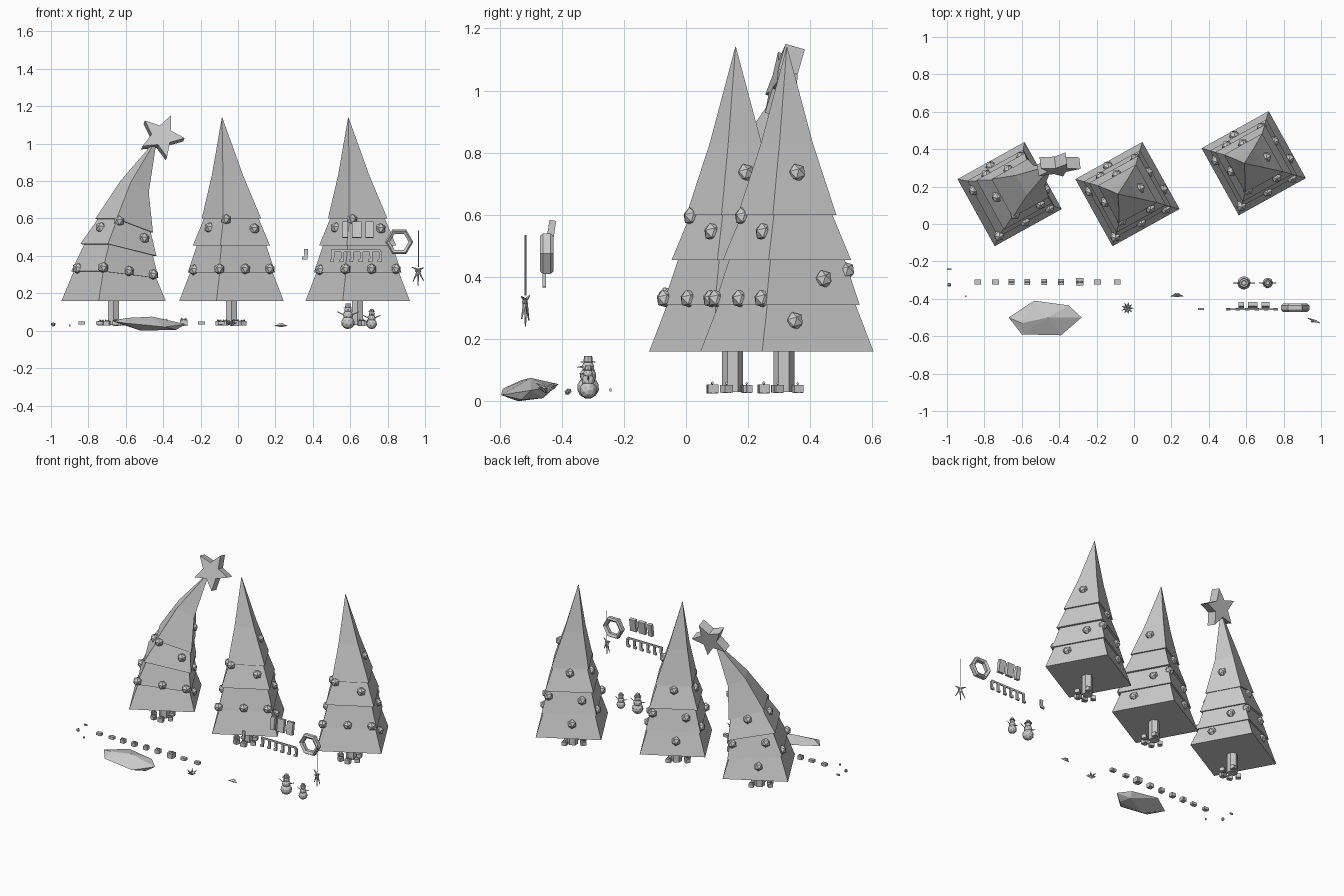
import bpy, bmesh, math
from mathutils import Vector, Matrix

if "Cube" in bpy.data.objects:
    bpy.data.objects.remove(bpy.data.objects["Cube"])

TURN = math.radians(29)
HALF = 0.205
BEND = 0.78


def finish(name, bm):
    bmesh.ops.recalc_face_normals(bm, faces=bm.faces)
    me = bpy.data.meshes.new(name)
    bm.to_mesh(me)
    bm.free()
    ob = bpy.data.objects.new(name, me)
    bpy.context.collection.objects.link(ob)
    return ob


def mat(loc, rot=(0, 0, 0), scale=(1, 1, 1)):
    r = (Matrix.Rotation(rot[2], 4, 'Z') @ Matrix.Rotation(rot[1], 4, 'Y')
         @ Matrix.Rotation(rot[0], 4, 'X'))
    return Matrix.Translation(loc) @ r @ Matrix.Diagonal((*scale, 1))


def box(bm, loc, size, rot=(0, 0, 0)):
    bmesh.ops.create_cube(bm, size=1, matrix=mat(loc, rot, size))


def ball(bm, loc, r, sub=1, scale=(1, 1, 1)):
    bmesh.ops.create_icosphere(bm, subdivisions=sub, radius=r, matrix=mat(loc, (0.3, 0, 0.4), scale))


def cone(bm, a, b, r1, r2=0.0, n=6):
    # tapered rod between two points
    a, b = Vector(a), Vector(b)
    d = b - a
    m = Matrix.Translation((a + b) / 2) @ d.to_track_quat('Z', 'Y').to_matrix().to_4x4()
    bmesh.ops.create_cone(bm, cap_ends=True, segments=n, radius1=r1, radius2=r2,
                          depth=d.length, matrix=m)


def prism(bm, outline, depth, m):
    # outline in local xz, thickness along y
    rings = [[bm.verts.new(m @ Vector((x, y, z))) for x, z in outline] for y in (-depth / 2, depth / 2)]
    bm.faces.new(rings[0])
    bm.faces.new(rings[1][::-1])
    n = len(outline)
    for i in range(n):
        j = (i + 1) % n
        bm.faces.new((rings[0][i], rings[1][i], rings[1][j], rings[0][j]))


# Trees: overhanging four-sided tiers, (height, scale) per ring
TIERS = [[(0.16, 1.0), (0.32, 0.78)], [(0.31, 0.84), (0.47, 0.65)],
         [(0.455, 0.74), (0.61, 0.51)], [(0.60, 0.57), (0.83, 0.30), (1.14, 0.004)]]


def tree_point(p, centre, bent):
    x, y, z = p
    t = max(0, (z - 0.6) / 0.54)
    x, y = x - 0.044 * t, y + 0.024 * t
    if bent and z > 0.16:
        s = (z - 0.16) * 0.93
        a = BEND * s
        x, z = (1 - math.cos(a)) / BEND + x * math.cos(a), 0.16 + math.sin(a) / BEND - x * math.sin(a)
    return Matrix.Rotation(TURN, 3, 'Z') @ Vector((x, y, z)) + Vector((*centre, 0))


def half_at(z):
    for tier in reversed(TIERS):
        for (z0, s0), (z1, s1) in zip(tier, tier[1:]):
            if z0 <= z <= z1:
                return HALF * (s0 + (s1 - s0) * (z - z0) / (z1 - z0))
    return HALF


# ornaments: side, offset along side, height
BAUBLES = [('-y', -0.168, 0.33), ('-y', -0.01, 0.33), ('-y', 0.14, 0.33), ('-x', 0.11, 0.325),
           ('-x', 0.02, 0.55), ('-y', -0.095, 0.595), ('-y', 0.07, 0.545), ('+x', -0.01, 0.735),
           ('+x', 0.05, 0.393), ('+x', -0.07, 0.258), ('+y', 0.13, 0.42), ('+y', -0.02, 0.25),
           ('+y', -0.08, 0.40), ('+y', 0.0, 0.57)]


def tree(label, centre, bent=False):
    for i, tier in enumerate(TIERS):
        bm = bmesh.new()
        rings = []
        for z, s in tier:
            h = HALF * s
            rings.append([bm.verts.new(tree_point((x * h, y * h, z), centre, bent))
                          for x, y in ((-1, -1), (1, -1), (1, 1), (-1, 1))])
        bm.faces.new(rings[0][::-1])
        bm.faces.new(rings[-1])
        for lo, hi in zip(rings, rings[1:]):
            for k in range(4):
                bm.faces.new((lo[k], lo[(k + 1) % 4], hi[(k + 1) % 4], hi[k]))
        finish(f"{label}_tier_{i + 1}", bm)
    bm = bmesh.new()
    for side, u, z in BAUBLES:
        h = half_at(z) * (1 if side[0] == '+' else -1)
        p = (h, u, z) if side[1] == 'x' else (u, h, z)
        ball(bm, tree_point(p, centre, bent), 0.03)
    finish(f"{label}_baubles", bm)
    cx, cy = centre
    bm = bmesh.new()
    cone(bm, (cx, cy - 0.01, 0.03), (cx, cy - 0.01, 0.17), 0.034, 0.034)
    finish(f"{label}_trunk", bm)
    bm = bmesh.new()
    for gx, gy, s in ((-0.065, -0.03, 0.03), (-0.035, -0.075, 0.03), (0.02, -0.075, 0.034),
                      (0.06, -0.03, 0.03), (0.03, 0.035, 0.03)):
        gift(bm, (cx + gx, cy + gy, 0.04), s, gx * 9)
    finish(f"{label}_gifts", bm)


def gift(bm, p, s, turn=0.0):
    x, y, z = p
    box(bm, p, (s, s, s * 0.8), (0, 0, turn))
    box(bm, p, (s * 1.06, s * 0.25, s * 0.86), (0, 0, turn))
    box(bm, p, (s * 0.25, s * 1.06, s * 0.86), (0, 0, turn))
    for d in (-1, 1):
        cone(bm, (x, y, z + s * 0.42), (x + d * s * 0.35, y, z + s * 0.58), 0.001, s * 0.16, 4)


tree("left_tree", (-0.665, 0.16), True)
tree("middle_tree", (-0.035, 0.16))
tree("right_tree", (0.64, 0.325))

# Tree star
bm = bmesh.new()
pts = []
for i in range(10):
    a, r = math.radians(65 + 36 * i), (0.056 if i % 2 else 0.122)
    pts.append((r * math.cos(a), r * math.sin(a)))
prism(bm, pts, 0.065, mat((-0.41, 0.315, 1.035), (-0.28, 0, 0.12)))
finish("tree_star", bm)

# Snow mound
bm = bmesh.new()
for p in ((-0.67, -0.50, 0.05), (-0.535, -0.41, 0.055), (-0.35, -0.435, 0.045), (-0.28, -0.50, 0.035),
          (-0.39, -0.595, 0.02), (-0.6, -0.59, 0.04), (-0.46, -0.50, 0.075), (-0.60, -0.53, 0.068),
          (-0.33, -0.53, 0.005), (-0.52, -0.54, 0.0), (-0.36, -0.46, 0.01)):
    bm.verts.new(p)
bmesh.ops.convex_hull(bm, input=bm.verts)
finish("snow_mound", bm)

# Row of loose gifts
bm = bmesh.new()
for x, s in ((-0.655, 0.03), (-0.57, 0.03), (-0.48, 0.03), (-0.39, 0.032), (-0.29, 0.04)):
    gift(bm, (x, -0.31, 0.042), s)
finish("gift_row", bm)
bm = bmesh.new()
for x in (-0.835, -0.74, -0.195, -0.09):
    box(bm, (x, -0.31, 0.042), (0.036, 0.025, 0.017))
    box(bm, (x, -0.31, 0.042), (0.007, 0.027, 0.019))
finish("flat_gifts", bm)

# Tiny trinkets at the left end
bm = bmesh.new()
ball(bm, (-0.988, -0.325, 0.033), 0.012)
box(bm, (-0.988, -0.243, 0.036), (0.022, 0.008, 0.01))
box(bm, (-0.9, -0.386, 0.028), (0.007, 0.007, 0.012))
finish("small_trinkets", bm)

# Spiky plant and leaf sprig
bm = bmesh.new()
for i in range(9):
    a = i * math.tau / 9
    cone(bm, (-0.035, -0.45, 0.035), (-0.035 + 0.034 * math.cos(a), -0.45 + 0.034 * math.sin(a),
         0.045 + 0.015 * (i % 2)), 0.01, 0, 4)
finish("spiky_plant", bm)
bm = bmesh.new()
for d in (-1, 1):
    cone(bm, (0.23, -0.38, 0.03), (0.23 + d * 0.036, -0.386, 0.026), 0.011, 0, 4)
    ball(bm, (0.23 + d * 0.007, -0.376, 0.033), 0.008)
finish("leaf_sprig", bm)


# Snowmen
def snowman(name, x, k):
    y = -0.315
    bm = bmesh.new()
    for z, r in ((0.034, 0.036), (0.073, 0.027), (0.1, 0.02)):
        ball(bm, (x, y, 0.01 + z * k), r * k, 2)
    cone(bm, (x, y, 0.01 + 0.114 * k), (x, y, 0.01 + 0.118 * k), 0.024 * k, 0.024 * k, 8)
    cone(bm, (x, y, 0.01 + 0.118 * k), (x, y, 0.01 + 0.135 * k), 0.015 * k, 0.013 * k, 8)
    cone(bm, (x, y - 0.018 * k, 0.01 + 0.1 * k), (x, y - 0.04 * k, 0.01 + 0.1 * k), 0.004, 0, 5)
    for d in (-1, 1):
        cone(bm, (x + d * 0.02 * k, y, 0.01 + 0.074 * k), (x + d * 0.058 * k, y, 0.01 + 0.092 * k), 0.003, 0.002, 4)
    finish(name, bm)


snowman("large_snowman", 0.588, 1.0)
snowman("small_snowman", 0.715, 0.78)

# Stockings: one single, and a row hung from a bar
SOCK = [(-0.008, 0.035), (0.014, 0.035), (0.012, -0.02), (-0.018, -0.022), (-0.018, -0.008), (-0.005, -0.002)]
bm = bmesh.new()
prism(bm, SOCK, 0.01, mat((0.36, -0.455, 0.402)))
finish("single_stocking", bm)
bm = bmesh.new()
box(bm, (0.63, -0.456, 0.428), (0.265, 0.006, 0.012))
for i in range(6):
    prism(bm, [(x * 0.75, z) for x, z in SOCK], 0.012, mat((0.505 + 0.051 * i, -0.456, 0.388)))
finish("stocking_row", bm)

# Blank sign blocks
bm = bmesh.new()
for x, w in ((0.573, 0.03), (0.635, 0.05), (0.703, 0.045)):
    box(bm, (x, -0.435, 0.54), (w, 0.022, 0.085), (-0.15, 0, 0))
finish("sign_blocks", bm)

# Six-sided wreath
bm = bmesh.new()
bmesh.ops.create_cone(bm, segments=6, radius1=0.064, radius2=0.064, depth=0.02, cap_ends=False)
bm.clear()
prof = [(0.075, -0.012), (0.066, -0.022), (0.05, -0.012), (0.05, 0.012), (0.066, 0.022), (0.075, 0.012)]
rings = []
for i in range(6):
    a = i * math.tau / 6
    rings.append([bm.verts.new((0.862 + r * math.cos(a), -0.448 + y, 0.475 + r * math.sin(a))) for r, y in prof])
for i in range(6):
    p, q = rings[i], rings[(i + 1) % 6]
    for k in range(6):
        m = (k + 1) % 6
        bm.faces.new((p[k], p[m], q[m], q[k]))
finish("wreath", bm)

# Hanging sprig
bm = bmesh.new()
cone(bm, (0.965, -0.517, 0.34), (0.965, -0.517, 0.535), 0.003, 0.003, 4)
finish("sprig_string", bm)
bm = bmesh.new()
for dx, dz in ((-0.034, 0.015), (0.032, 0.012), (-0.028, -0.065), (0.03, -0.06), (0.0, -0.085)):
    cone(bm, (0.963, -0.517, 0.325), (0.963 + dx, -0.517 - dx * 0.4, 0.325 + dz), 0.007, 0.002, 5)
for dx in (-0.008, 0.008):
    ball(bm, (0.963 + dx, -0.52, 0.32), 0.009)
finish("hanging_sprig", bm)
